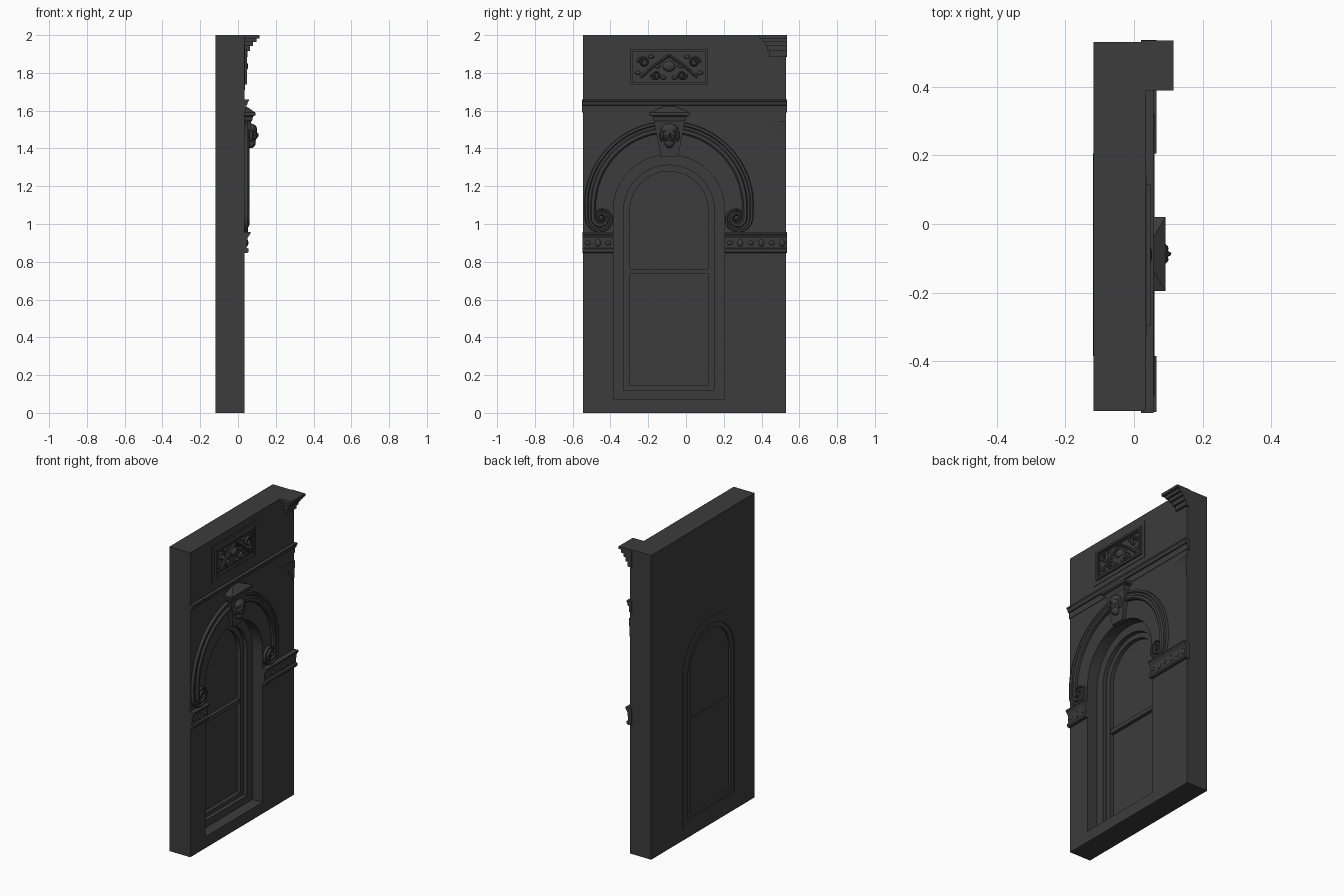
import bpy, bmesh, math
from mathutils import Vector, Matrix

cube = bpy.data.objects.get("Cube")
if cube:
    bpy.data.objects.remove(cube, do_unlink=True)

stone = bpy.data.materials.new("dark_stone")
stone.use_nodes = True
stone.diffuse_color = (0.045, 0.045, 0.045, 1)
stone.node_tree.nodes["Principled BSDF"].inputs["Base Color"].default_value = (0.045, 0.045, 0.045, 1)

FACE, BACK = 0.035, -0.118      # wall front and back
MID, SPRING = -0.09, 1.072      # window axis and arch spring height


def finish(name, bm, smooth=False):
    bmesh.ops.recalc_face_normals(bm, faces=bm.faces)
    me = bpy.data.meshes.new(name)
    bm.to_mesh(me)
    bm.free()
    me.materials.append(stone)
    ob = bpy.data.objects.new(name, me)
    bpy.context.collection.objects.link(ob)
    if smooth:
        bpy.ops.object.select_all(action='DESELECT')
        ob.select_set(True)
        bpy.context.view_layer.objects.active = ob
        bpy.ops.object.shade_smooth_by_angle(angle=math.radians(40))
    return ob


def skin(name, rings, closed=False, smooth=False):
    """Join a row of equal rings of points into a solid."""
    bm = bmesh.new()
    vs = [[bm.verts.new(p) for p in r] for r in rings]
    n = len(vs[0])
    pairs = list(zip(vs, vs[1:] + vs[:1])) if closed else list(zip(vs, vs[1:]))
    for a, b in pairs:
        for i in range(n):
            j = (i + 1) % n
            bm.faces.new((a[i], a[j], b[j], b[i]))
    if not closed:
        bm.faces.new(vs[0])
        bm.faces.new(vs[-1])
    return finish(name, bm, smooth)


def block(name, sections):
    """Stack of rectangles (z, y0, y1, front x) standing out from the wall."""
    return skin(name, [[(0.02, y0, z), (x, y0, z), (x, y1, z), (0.02, y1, z)]
                       for z, y0, y1, x in sections])


def plate(name, pts, x0, x1):
    return skin(name, [[(x, y, z) for y, z in pts] for x in (x0, x1)])


def arch(r, bottom, steps=20):
    pts = [(MID + r, bottom)]
    pts += [(MID + r * math.cos(math.pi * i / steps), SPRING + r * math.sin(math.pi * i / steps))
            for i in range(steps + 1)]
    return pts + [(MID - r, bottom)]


def arch_frame(name, ro, bo, ri, bi, x0, x1):
    rings = [[(x0, *o), (x1, *o), (x1, *i), (x0, *i)] for o, i in zip(arch(ro, bo), arch(ri, bi))]
    return skin(name, rings, closed=True)


def sweep(name, path, profile, taper=lambda t: 1.0, base=FACE):
    """Run a (side, height) profile along a (y, z) path on the wall."""
    rings = []
    for i, p in enumerate(path):
        d = (Vector(path[min(i + 1, len(path) - 1)]) - Vector(path[max(i - 1, 0)])).normalized()
        s = taper(i / (len(path) - 1))
        rings.append([(base + h, p[0] + d.y * o * s, p[1] - d.x * o * s) for o, h in profile])
    return skin(name, rings, smooth=True)


def ball(name, loc, size, segs=12):
    bm = bmesh.new()
    bmesh.ops.create_uvsphere(bm, u_segments=segs, v_segments=segs // 2 + 2, radius=1,
                              matrix=Matrix.Translation(loc) @ Matrix.Diagonal((*size, 1)))
    return finish(name, bm, True)


# Wall with an arched opening
wall = plate("wall", [(-0.545, 0), (0.53, 0), (0.53, 2), (-0.545, 2)], BACK, FACE)
cutter = plate("opening_cutter", arch(0.295, 0.074), -0.3, 0.3)
cutter.hide_render = True
mod = wall.modifiers.new("opening", 'BOOLEAN')
mod.operation, mod.object, mod.solver = 'DIFFERENCE', cutter, 'EXACT'
bpy.context.view_layer.objects.active = wall
bpy.ops.object.modifier_apply(modifier=mod.name)
bpy.data.objects.remove(cutter, do_unlink=True)

# Window: outer frame, sash, meeting rail and glass
arch_frame("window_frame", 0.295, 0.074, 0.24, 0.12, -0.12, -0.038)
arch_frame("window_sash", 0.241, 0.119, 0.207, 0.145, -0.114, -0.065)
plate("window_pane", arch(0.22, 0.13), -0.102, -0.09)
plate("meeting_rail", [(MID - 0.207, 0.735), (MID + 0.207, 0.735),
                       (MID + 0.207, 0.762), (MID - 0.207, 0.762)], -0.104, -0.068)

# Arch moulding, one half per side, ending in a scroll
band = [(-0.032, -0.005), (-0.032, 0.018), (-0.024, 0.025), (-0.008, 0.024), (-0.002, 0.012),
        (0.01, 0.012), (0.016, 0.019), (0.028, 0.017), (0.032, -0.005)]
for side, label in ((1, "right"), (-1, "left")):
    path = []
    for i in range(25):
        a = math.radians(84 - 84 * i / 24)
        path.append((MID + side * 0.418 * math.cos(a), 1.095 + 0.418 * math.sin(a)))
    path.append((MID + side * 0.418, 1.06))
    for i in range(28):
        a, r = math.radians(-19 * i), 0.058 - 0.046 * i / 27
        path.append((MID + side * (0.36 + r * math.cos(a)), 1.03 + r * math.sin(a)))
    half = [(o * -side, h) for o, h in band]
    sweep("arch_moulding_" + label, path, half, lambda t: 1 if t < 0.4 else 1 - 0.75 * (t - 0.4) / 0.6)
    ball("scroll_eye_" + label, (FACE, MID + side * 0.36, 1.03), (0.022, 0.014, 0.014))

# Keystone with a carved head and a hipped cap
K = -0.087
block("keystone", [(z, K - w, K + w, x) for z, w, x in
                   ((1.357, 0.046, 0.055), (1.42, 0.058, 0.06), (1.54, 0.082, 0.07))])
block("keystone_cap", [(z, K - w, K + w, x) for z, w, x in
                       ((1.535, 0.07, 0.066), (1.55, 0.085, 0.075), (1.57, 0.09, 0.08),
                        (1.575, 0.108, 0.092), (1.59, 0.108, 0.092), (1.622, 0.03, 0.045))])
ball("head", (0.07, K, 1.475), (0.032, 0.036, 0.05))
ball("hair", (0.067, K, 1.502), (0.034, 0.046, 0.03))
ball("nose", (0.1, K, 1.47), (0.009, 0.007, 0.014), 8)
ball("beard", (0.068, K, 1.43), (0.026, 0.026, 0.028))
for s in (-1, 1):
    ball("cheek", (0.09, K + s * 0.016, 1.46), (0.011, 0.011, 0.012), 8)
    ball("hair_lock", (0.066, K + s * 0.04, 1.47), (0.016, 0.013, 0.035), 8)

# Impost bands with small raised leaves
impost = ((0.846, 0.05), (0.853, 0.056), (0.868, 0.056), (0.874, 0.046), (0.925, 0.05),
          (0.938, 0.058), (0.948, 0.066), (0.957, 0.066))
for label, y0, y1, leaves in (("left", -0.548, MID - 0.295, 3), ("right", MID + 0.295, 0.536, 6)):
    block("impost_" + label, [(z, y0, y1, x) for z, x in impost])
    for i in range(leaves):
        y = y0 + (y1 - y0) * (i + 0.5) / leaves
        ball("impost_leaf", (0.047, y, 0.9), (0.008, 0.016, 0.012 + 0.007 * (i % 2)), 8)

# String course
block("string_course", [(z, -0.55, 0.536, x) for z, x in
                        ((1.59, 0.038), (1.627, 0.041), (1.629, 0.048), (1.645, 0.052),
                         (1.65, 0.057), (1.66, 0.057))])

# Cornice block of stacked steps at the top corner
steps = ((1.885, 0.44, 0.05), (1.915, 0.43, 0.064), (1.942, 0.418, 0.08),
         (1.963, 0.405, 0.097), (1.983, 0.388, 0.115), (2.0, 0.388, 0.115))
cornice = []
for (z0, y, x), (z1, _, _) in zip(steps, steps[1:]):
    cornice += [(z0, y, 0.535, x), (z1, y, 0.535, x)]
block("cornice", cornice)

# Neighbouring spandrel: thin sloped plate
corner = [(0.405, 1.543, 0.037), (0.465, 1.497, 0.037), (0.503, 1.447, 0.037),
          (0.529, 1.395, 0.037), (0.529, 1.543, 0.045)]
skin("spandrel_plate", [[(0.03, y, z) for y, z, _ in corner], [(x, y, z) for y, z, x in corner]])


# Upper panel: flat border, raised frame and carved relief
def panel_frame(name, w, h, t, x):
    cz = 1.832
    rings = []
    for sy, sz in ((1, 1), (1, -1), (-1, -1), (-1, 1)):
        o = (MID + sy * w, cz + sz * h)
        i = (MID + sy * (w - t), cz + sz * (h - t))
        rings.append([(0.03, *o), (x, *o), (x, *i), (0.03, *i)])
    skin(name, rings, closed=True)


panel_frame("panel_border", 0.233, 0.122, 0.026, 0.038)
panel_frame("panel_frame", 0.207, 0.094, 0.013, 0.048)
panel_frame("panel_inner_bead", 0.19, 0.077, 0.008, 0.041)

rod = [(-0.008, -0.004), (-0.007, 0.007), (0, 0.013), (0.007, 0.007), (0.008, -0.004)]
for s in (-1, 1):
    sweep("relief_gable", [(MID + s * 0.15, 1.775), (MID + s * 0.09, 1.83), (MID, 1.893)], rod)
    for y, z, r, turn in ((0.135, 1.855, 0.03, 1), (0.07, 1.79, 0.024, -1)):
        curl = []
        for i in range(17):
            a = turn * math.radians(28 * i)
            k = r * (1 - 0.045 * i)
            curl.append((MID + s * (y + k * math.cos(a)), z + k * math.sin(a)))
        sweep("relief_curl", curl, rod, lambda t: 1 - 0.5 * t)
    for y, z in ((0.165, 1.8), (0.06, 1.835), (0.095, 1.885), (0.03, 1.775)):
        ball("relief_leaf", (FACE, MID + s * y, z), (0.012, 0.016, 0.01), 8)
ball("relief_medallion", (FACE, MID, 1.835), (0.018, 0.034, 0.028))
